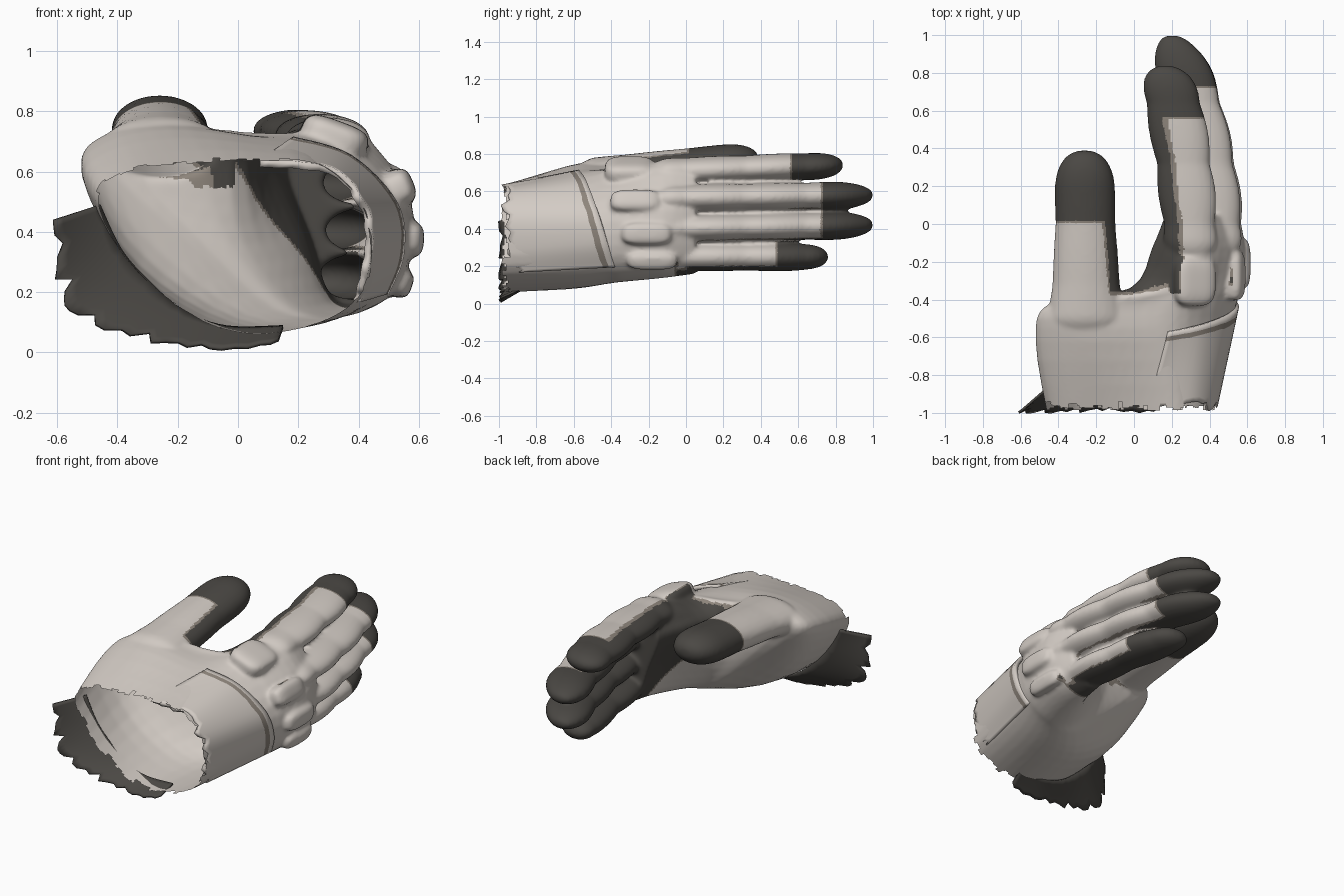
import bpy
import bmesh
import math
import random
from mathutils import Matrix, Vector

random.seed(4)
if "Cube" in bpy.data.objects:
    bpy.data.objects.remove(bpy.data.objects["Cube"], do_unlink=True)


def material(name, rgb):
    mat = bpy.data.materials.new(name)
    mat.use_nodes = True
    mat.diffuse_color = (*rgb, 1)
    mat.node_tree.nodes["Principled BSDF"].inputs["Base Color"].default_value = (*rgb, 1)
    return mat


PALE = material("pale grey shell", (.65, .6, .555))
DARK = material("dark grip", (.07, .065, .058))
TAUPE = material("taupe trim", (.27, .235, .20))


def make_object(name, bm, mats):
    mesh = bpy.data.meshes.new(name)
    bm.to_mesh(mesh)
    bm.free()
    for mat in mats:
        mesh.materials.append(mat)
    obj = bpy.data.objects.new(name, mesh)
    bpy.context.collection.objects.link(obj)
    return obj


def smooth_curve(points, closed, steps=4):
    """Catmull-Rom curve through the points."""
    pts = [Vector(p) for p in points]
    n = len(pts)
    pick = (lambda i: pts[i % n]) if closed else (lambda i: pts[min(max(i, 0), n - 1)])
    out = []
    for i in range(n if closed else n - 1):
        a, b, c, d = (pick(i + k) for k in (-1, 0, 1, 2))
        for s in range(steps):
            t = s / steps
            out.append(b + (c - a) * t / 2 + (a * 2 - b * 5 + c * 4 - d) * t * t / 2
                       + (b * 3 - a - c * 3 + d) * t ** 3 / 2)
    return out if closed else out + [pts[-1]]


def loft(bm, rings, closed=True):
    """Skin a row of rings, capping the ends when they are closed."""
    rows = [[bm.verts.new(p) for p in ring] for ring in rings]
    n = len(rows[0])
    for a, b in zip(rows, rows[1:]):
        for i in range(n if closed else n - 1):
            j = (i + 1) % n
            bm.faces.new((a[i], a[j], b[j], b[i]))
    if closed:
        bm.faces.new(rows[0])
        bm.faces.new(rows[-1])


def digit(bm, y0, y1, x_at, z_at, rx, rz, bump, flare, n=24, rows=60):
    """Blunt finger with bulging segments and a flared or tucked base."""
    rings = []
    for k in range(rows + 1):
        t = (1 - math.cos(k / rows * math.pi)) / 2 * .998 + .001
        y = y0 + (y1 - y0) * t
        end = (1 - max(0, (t - .78) / .22) ** 2.6) ** .45
        end *= math.sqrt(1 - max(0, 1 - t / .12) ** 2)
        seg = abs(math.sin(math.pi * y / .32)) * 2 - 1
        w = rx * end * (1 + bump * seg + flare * (1 - t) ** 3)
        h = rz * end * (1 + bump * seg / 2)
        rings.append([(x_at(t) + w * math.cos(a), y, z_at(t) + h * math.sin(a))
                      for a in (2 * math.pi * i / n for i in range(n))])
    loft(bm, rings)


# Palm and wrist: outline (x, z) at each depth
palm = {
    -1.06: [(-.45, .47), (-.36, .57), (-.15, .6), (.1, .62), (.28, .61),
            (.41, .46), (.4, .2), (.2, .08), (-.05, .07), (-.3, .235)],
    -.62: [(-.52, .59), (-.43, .7), (-.22, .74), (.05, .71), (.28, .66),
           (.48, .46), (.47, .22), (.28, .095), (-.02, .1), (-.33, .29)],
    -.42: [(-.44, .63), (-.38, .73), (-.22, .755), (.05, .72), (.3, .7),
           (.52, .5), (.52, .25), (.35, .12), (.1, .14), (-.2, .4)],
    -.34: [(-.02, .6), (.02, .68), (.12, .715), (.23, .73), (.36, .7),
           (.55, .5), (.54, .26), (.4, .13), (.2, .145), (.02, .36)],
    -.12: [(.1, .6), (.13, .68), (.18, .735), (.28, .755), (.41, .73),
           (.575, .5), (.555, .26), (.45, .155), (.3, .16), (.2, .38)],
}
palm[.05] = [(.37 + (x - .37) * .75, .46 + (z - .46) * .93) for x, z in palm[-.12]]
bm = bmesh.new()
outlines = [[(p.x, y, p.y) for p in smooth_curve(ring, True)] for y, ring in palm.items()]
loft(bm, list(zip(*[smooth_curve(line, False) for line in zip(*outlines)])))

# Fingers: tip depth, base x, tip x, base z, tip z, width
fingers = [(.84, .3, .165, .70, .74, .15), (1, .44, .2, .56, .58, .145),
           (1, .45, .2, .40, .42, .145), (.76, .41, .27, .25, .25, .13)]
for tip, xa, xb, za, zb, rx in fingers:
    digit(bm, -.2, tip, lambda t: xa + (xb - xa) * t ** 1.8,
          lambda t: za + (zb - za) * t, rx, .074, .055, -.1)

# Thumb
digit(bm, -.6, .39, lambda t: -.25 - .012 * t, lambda t: .665 + .1 * t, .157, .105, .015, .42)

# Knuckle pads, softly squared: place, tilt, width
for place, tilt, width in [((.32, -.3, .715), 20, .115), ((.53, -.27, .545), 68, .062),
                           ((.562, -.21, .375), 92, .06), ((.525, -.18, .235), 108, .05)]:
    frame = (Matrix.Translation(place) @ Matrix.Rotation(math.radians(tilt), 4, 'Y')
             @ Matrix.Diagonal((width, .135, .055, 1)))
    pad = bmesh.ops.create_icosphere(bm, subdivisions=4, radius=1)["verts"]
    for v in pad:
        v.co = frame @ Vector([math.copysign(abs(k) ** .6, k) for k in v.co])

# Fuse everything into one skin
bmesh.ops.recalc_face_normals(bm, faces=bm.faces)
source = make_object("glove_source", bm, [])
remesh = source.modifiers.new("Fuse", 'REMESH')
remesh.mode = 'VOXEL'
remesh.voxel_size = .011
soften = source.modifiers.new("Soften", 'SMOOTH')
soften.factor = .5
soften.iterations = 10
fused = bpy.data.meshes.new_from_object(source.evaluated_get(bpy.context.evaluated_depsgraph_get()))
bpy.data.objects.remove(source, do_unlink=True)
bm = bmesh.new()
bm.from_mesh(fused)
bpy.data.meshes.remove(fused)

# Torn open wrist
tears = [random.uniform(0, .05) for _ in range(70)]


def torn(face):
    c = face.calc_center_median()
    a = math.atan2(c.z - .35, c.x)
    return c.y < -.99 + tears[int((a + math.pi) * 11)]


bmesh.ops.delete(bm, geom=[f for f in bm.faces if torn(f)], context='FACES')


def grip_score(c, n):
    """Above zero on finger tips, gripping sides and the thumb web."""
    if c.x < -.01 and c.z > .55:
        return max(c.y - .02, min((max(n.x, n.y) - .5) * .2, c.y + .36))
    if c.y < -.37:
        return -1
    tip = min(fingers, key=lambda f: abs(f[4] - c.z))[0]
    under = .3 if c.z < .25 else 0
    side = (under - n.x - .25 * n.z) * .15
    reach = c.y + .05 + .65 * max(0, c.z - .2)
    return max(c.y - tip + .27, min(side, reach))


bm.normal_update()
for f in bm.faces:
    score = grip_score(f.calc_center_median(), f.normal)
    f.material_index = 1 if score > 0 else 2 if score > -.014 else 0
    f.smooth = True
make_object("glove_shell", bm, [PALE, DARK, TAUPE])


def sheet(name, first, last, rows, thickness, mats, trim_row=-1, ragged=0):
    """Curved plate between two edge curves, with one row as trim."""
    a, b = smooth_curve(first, False, 6), smooth_curve(last, False, 6)
    jag = [random.uniform(0, ragged) for _ in a]
    bm = bmesh.new()
    loft(bm, [[p.lerp(q, (k / rows) * (1 - j)) for p, q, j in zip(a, b, jag)]
              for k in range(rows + 1)], False)
    for i, face in enumerate(bm.faces):
        face.material_index = int(i // (len(a) - 1) == trim_row)
    bmesh.ops.recalc_face_normals(bm, faces=bm.faces)
    obj = make_object(name, bm, mats)
    solid = obj.modifiers.new("Thickness", 'SOLIDIFY')
    solid.thickness = thickness
    solid.offset = 0
    bpy.ops.object.select_all(action='DESELECT')
    bpy.context.view_layer.objects.active = obj
    obj.select_set(True)
    bpy.ops.object.shade_smooth_by_angle(angle=math.radians(40))


# Armour plate over the back of the wrist
sheet("wrist_plate",
      [(.18, -.57, .705), (.37, -.53, .645), (.52, -.47, .49), (.54, -.42, .33), (.49, -.38, .2)],
      [(.07, -.97, .625), (.3, -.98, .6), (.415, -.99, .47), (.42, -.97, .29), (.39, -.91, .17)],
      16, .025, [PALE, TAUPE], 1, .1)

# Ragged dark sleeve flaring from under the palm
sheet("sleeve",
      [(-.46, -.87, .49), (-.39, -.87, .345), (-.305, -.87, .245), (-.185, -.87, .14), (-.04, -.87, .085), (.15, -.87, .085)],
      [(-.61, -1, .44), (-.61, -1, .24), (-.54, -1, .12), (-.33, -1, .04), (-.1, -1, .005), (.13, -1, .03)],
      6, .012, [DARK], -1, .25)
